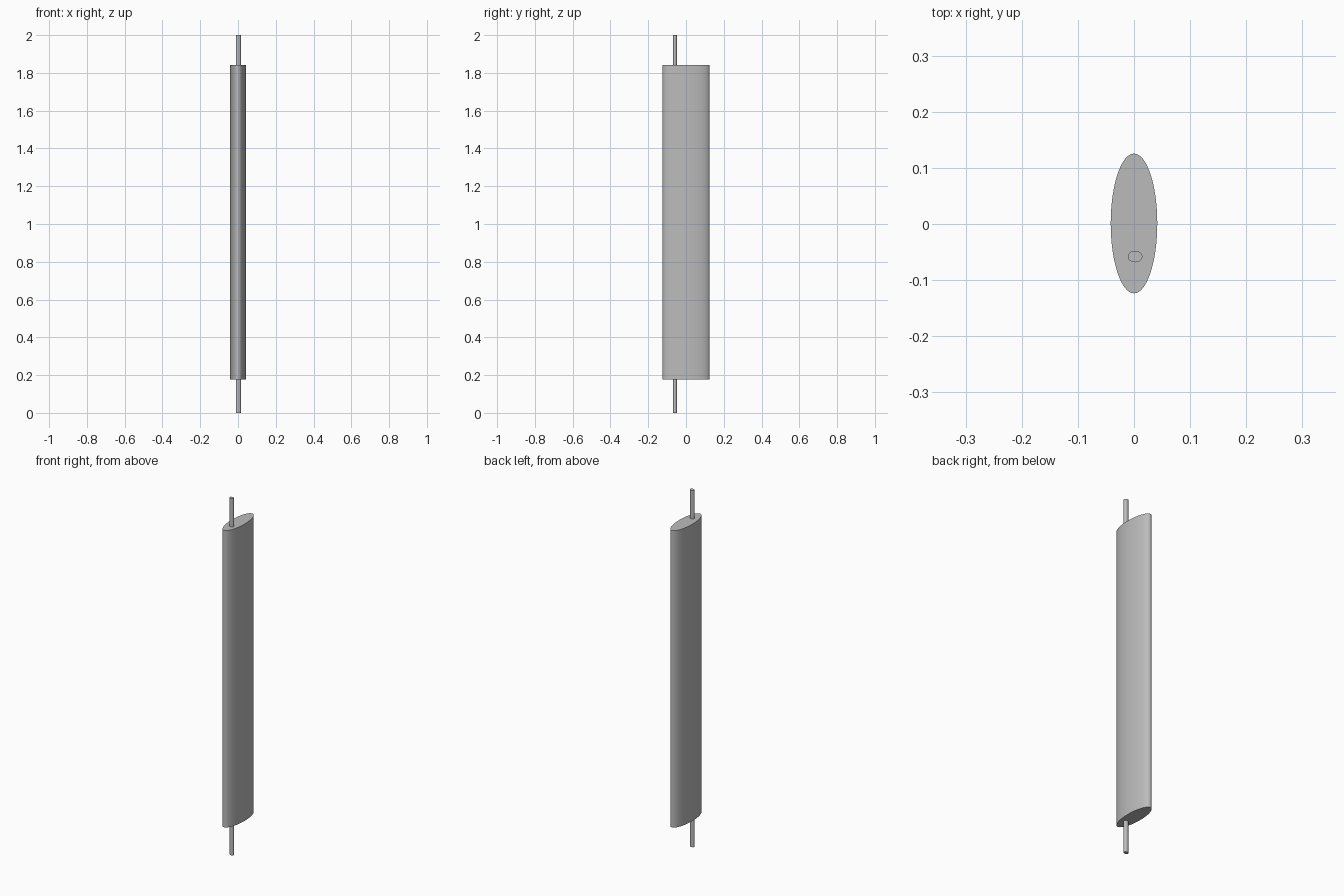
import bpy
import math

cube = bpy.data.objects.get("Cube")
if cube:
    bpy.data.objects.remove(cube, do_unlink=True)

grey = bpy.data.materials.new("plain grey")
grey.use_nodes = True
colour = (0.5, 0.5, 0.5, 1)
grey.diffuse_color = colour
grey.node_tree.nodes["Principled BSDF"].inputs["Base Color"].default_value = colour


def elliptic_bar(name, centre, radii, bottom, top, sides):
    """Upright bar with an elliptical cross-section."""
    bpy.ops.mesh.primitive_cylinder_add(
        vertices=sides, radius=1, depth=top - bottom,
        location=(*centre, (bottom + top) / 2))
    bar = bpy.context.object
    bar.name = name
    bar.scale = (*radii, 1)
    bpy.ops.object.transform_apply(location=False, rotation=False, scale=True)
    bar.data.materials.append(grey)
    bpy.ops.object.shade_smooth_by_angle(angle=math.radians(40))
    return bar


# Wide flattened blade
elliptic_bar("blade", (0, 0.001), (0.0415, 0.1245), 0.177, 1.841, 64)

# Thin pivot rod running through the blade and out of both ends
elliptic_bar("pivot_rod", (0.002, -0.058), (0.013, 0.0102), 0, 2, 32)
